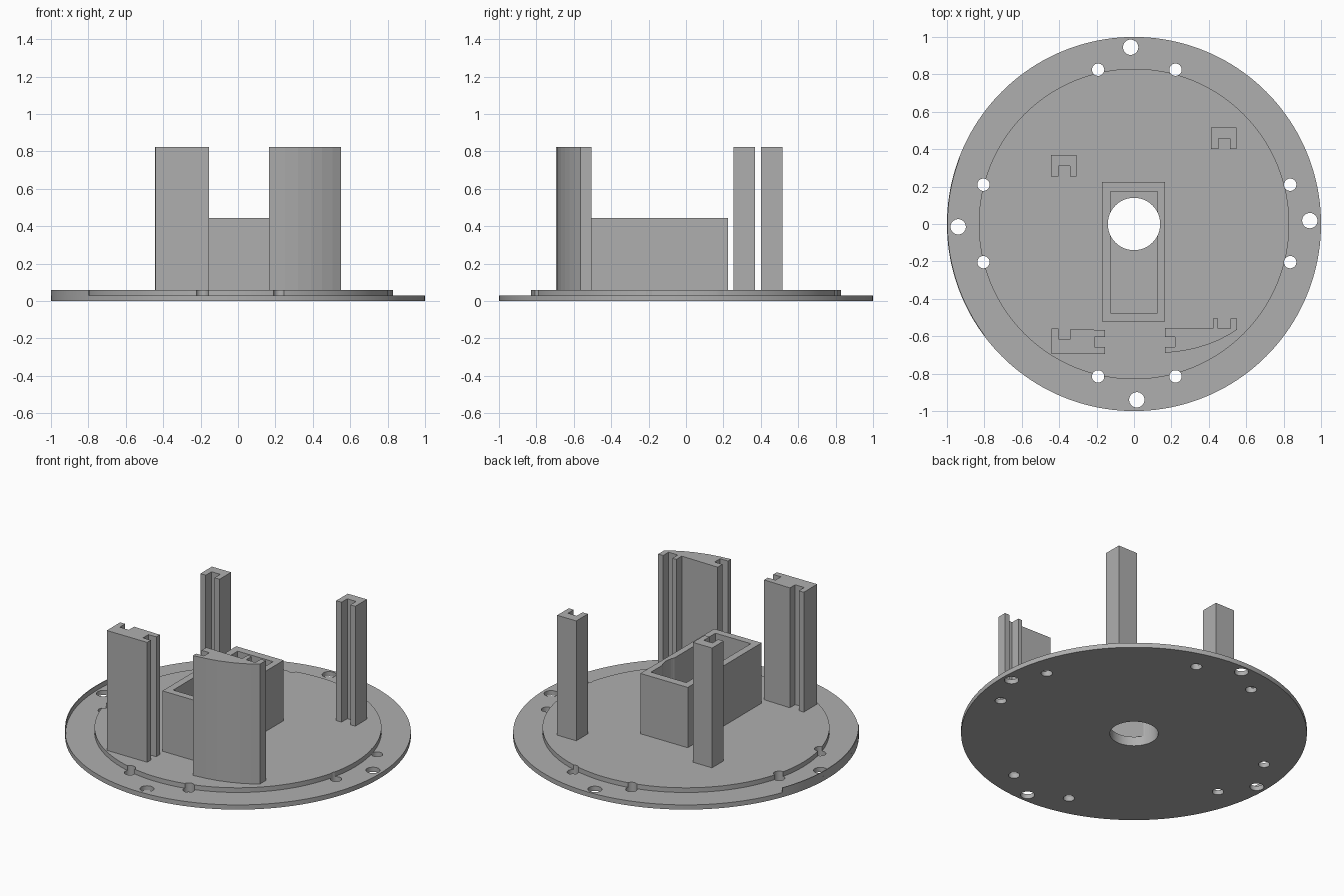
import bpy
import bmesh
from math import cos, sin, radians, tau

old = bpy.data.objects.get("Cube")
if old:
    bpy.data.objects.remove(old)

grey = bpy.data.materials.new("mid grey")
grey.use_nodes = True
grey.diffuse_color = (0.43, 0.43, 0.43, 1)
grey.node_tree.nodes["Principled BSDF"].inputs["Base Color"].default_value = grey.diffuse_color


def circle(r, n, cx=0, cy=0):
    return [(cx + r * cos(tau * i / n), cy + r * sin(tau * i / n)) for i in range(n)]


def rect(x0, x1, y0, y1):
    return [(x0, y0), (x1, y0), (x1, y1), (x0, y1)]


def prism(name, outlines, z0, z1):
    """Extrude one or more closed outlines from z0 up to z1."""
    bm = bmesh.new()
    for outline in outlines:
        base = bm.faces.new([bm.verts.new((x, y, z0)) for x, y in outline])
        ext = bmesh.ops.extrude_face_region(bm, geom=[base], use_keep_orig=True)
        top = [v for v in ext["geom"] if isinstance(v, bmesh.types.BMVert)]
        bmesh.ops.translate(bm, verts=top, vec=(0, 0, z1 - z0))
    bmesh.ops.recalc_face_normals(bm, faces=bm.faces)
    mesh = bpy.data.meshes.new(name)
    bm.to_mesh(mesh)
    bm.free()
    mesh.materials.append(grey)
    obj = bpy.data.objects.new(name, mesh)
    bpy.context.collection.objects.link(obj)
    return obj


def cut(obj, cutter):
    """Subtract the cutter and bake the result."""
    mod = obj.modifiers.new("cut", "BOOLEAN")
    mod.operation = "DIFFERENCE"
    mod.solver = "EXACT"
    mod.object = cutter
    graph = bpy.context.evaluated_depsgraph_get()
    mesh = bpy.data.meshes.new_from_object(obj.evaluated_get(graph))
    obj.modifiers.clear()
    obj.data = mesh


# Round base: flange, raised plateau, and the open box
flange = prism("base_flange", [circle(1, 160)], 0, 0.03)
plateau = prism("base_plateau", [circle(0.83, 160)], 0.03, 0.06)
box = prism("centre_box", [rect(-0.17, 0.165, -0.52, 0.225)], 0.06, 0.445)

# Cutters: box cavity, shaft hole, flange bolt holes and plateau edge holes
cavity = prism("cavity_cutter", [rect(-0.125, 0.125, -0.475, 0.175)], -0.2, 0.9)
shaft = prism("shaft_cutter", [circle(0.14, 64)], -0.25, 0.95)
bolts = [(-0.018, 0.945), (0.94, 0.018), (0.015, -0.94), (-0.94, -0.015)]
pins = [(sx * 0.207 + 0.015, sy * 0.82 + 0.005) for sx in (-1, 1) for sy in (-1, 1)]
pins += [(sx * 0.82 + 0.015, sy * 0.207 + 0.003) for sx in (-1, 1) for sy in (-1, 1)]
holes = [circle(0.041, 32, x, y) for x, y in bolts]
holes += [circle(0.033, 32, x, y) for x, y in pins]
drill = prism("drill_cutter", holes, -0.2, 0.3)

cut(box, cavity)
for part in (flange, plateau, box):
    cut(part, shaft)
for part in (flange, plateau):
    cut(part, drill)
for helper in (cavity, shaft, drill):
    bpy.data.objects.remove(helper)

# Thin raised lip along one side of the flange
angles = [radians(159 + 58 * i / 26) for i in range(27)]
lip = [(cos(a), sin(a)) for a in angles]
lip += [(0.995 * cos(a), 0.995 * sin(a)) for a in reversed(angles)]
prism("flange_lip", [lip], 0.03, 0.06)

TOP = 0.825

# Rear posts with a guide slot facing the front
for name, x, y in (("rear_left_post", 0.413, 0.40), ("rear_right_post", -0.443, 0.253)):
    shape = [(0, 0), (0.038, 0), (0.038, 0.058), (0.1, 0.058),
             (0.1, 0), (0.135, 0), (0.135, 0.117), (0, 0.117)]
    prism(name, [[(x + u, y + v) for u, v in shape]], 0.06, TOP)

# Front right post: slots at the back and on the inner side
prism("front_right_post", [[
    (-0.44, -0.695), (-0.155, -0.695), (-0.155, -0.658), (-0.21, -0.658),
    (-0.21, -0.603), (-0.155, -0.603), (-0.155, -0.567), (-0.34, -0.562),
    (-0.34, -0.615), (-0.405, -0.615), (-0.405, -0.56), (-0.44, -0.56)]], 0.06, TOP)

# Front left post: same slots, with a curved outer face
prism("front_left_post", [[
    (0.165, -0.69), (0.25, -0.68), (0.32, -0.667), (0.39, -0.646), (0.45, -0.622),
    (0.505, -0.594), (0.55, -0.565), (0.55, -0.505), (0.515, -0.505), (0.515, -0.56),
    (0.45, -0.56), (0.45, -0.505), (0.422, -0.505), (0.422, -0.56), (0.165, -0.555),
    (0.165, -0.603), (0.22, -0.603), (0.22, -0.658), (0.165, -0.658)]], 0.06, TOP)

# Smooth the round walls, keep every corner crisp
bpy.ops.object.select_all(action="DESELECT")
for part in (flange, plateau):
    part.select_set(True)
    bpy.context.view_layer.objects.active = part
bpy.ops.object.shade_smooth_by_angle(angle=radians(20))
